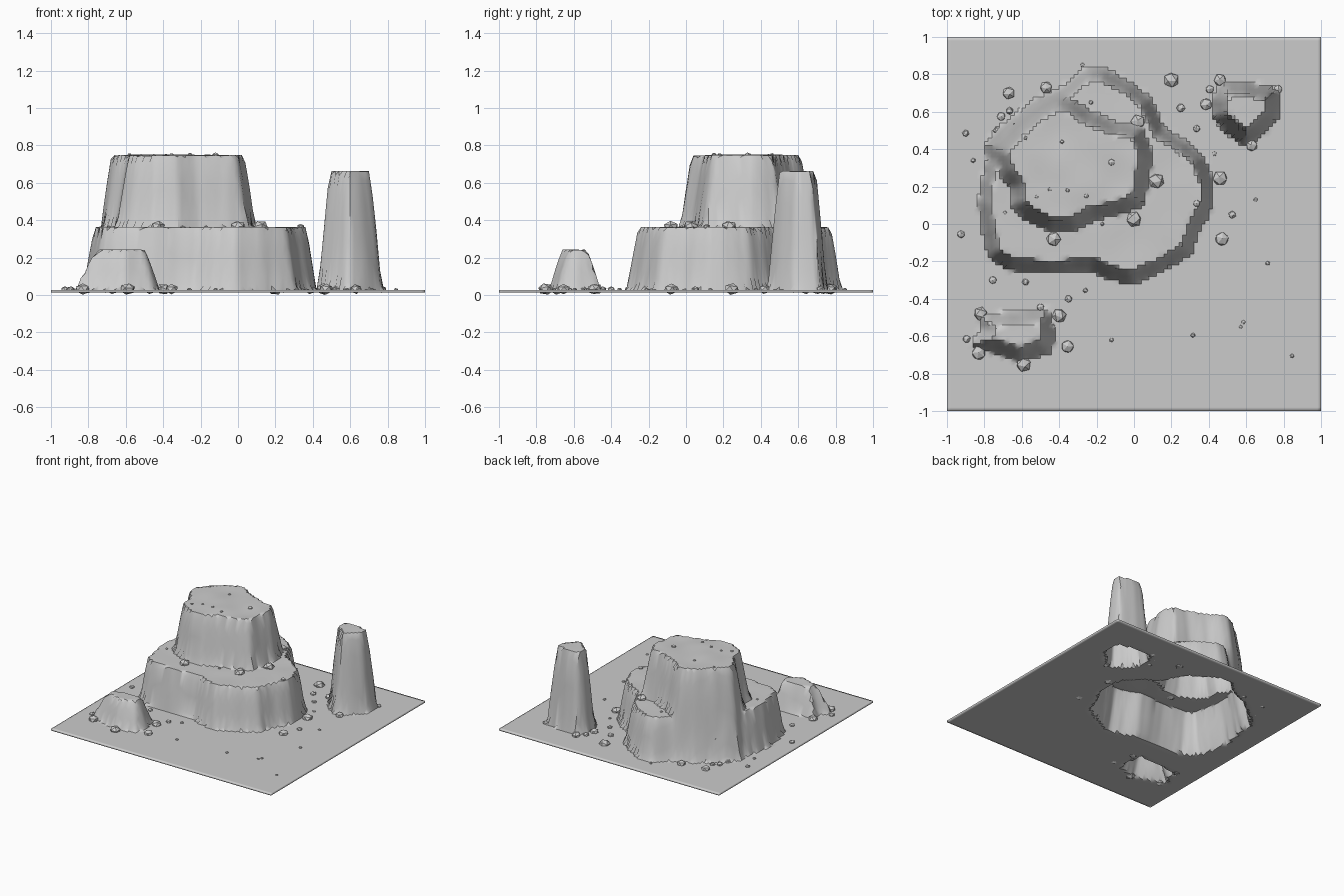
import bpy, bmesh, math, random
from mathutils import Vector, Matrix, noise

if "Cube" in bpy.data.objects:
    bpy.data.objects.remove(bpy.data.objects["Cube"])

random.seed(4)
GROUND, SHEET, CELLS = 0.028, 0.014, 100

# Foot outlines of the rock formations, seen from above
lower = [(-.26,.83), (-.16,.825), (-.02,.75), (.085,.67), (.155,.51), (.27,.44), (.37,.35),
         (.42,.21), (.42,.11), (.35,-.02), (.30,-.16), (.14,-.25), (-.01,-.315), (-.13,-.29),
         (-.235,-.24), (-.45,-.26), (-.66,-.24), (-.77,-.18), (-.80,-.05), (-.825,.11),
         (-.81,.24), (-.78,.34), (-.79,.43), (-.72,.51), (-.64,.57), (-.53,.66), (-.385,.72)]
upper = [(-.33,.66), (-.235,.60), (-.10,.54), (.04,.52), (.075,.43), (.095,.35), (.07,.24),
         (.05,.11), (-.05,.065), (-.21,.03), (-.315,-.03), (-.45,-.03), (-.58,.03), (-.645,.10),
         (-.65,.19), (-.715,.28), (-.74,.40), (-.64,.52), (-.53,.615), (-.41,.68)]
pillar = [(.47,.75), (.59,.755), (.765,.72), (.765,.57), (.685,.48), (.59,.43), (.50,.49),
          (.43,.57), (.43,.67)]
mound = [(-.83,-.49), (-.66,-.47), (-.46,-.455), (-.42,-.59), (-.45,-.68), (-.61,-.735),
         (-.74,-.69), (-.87,-.65), (-.81,-.56)]

# outline, rise, width of the sloping wall
tiers = [(lower, .335, .055), (upper, .385, .062), (pillar, .635, .062), (mound, .215, .07)]


def inside_distance(x, y, pts):
    """Distance to the outline, positive inside."""
    best, inside = 9.0, False
    for (ax, ay), (bx, by) in zip(pts, pts[1:] + pts[:1]):
        dx, dy = bx - ax, by - ay
        t = max(0, min(1, ((x - ax) * dx + (y - ay) * dy) / (dx * dx + dy * dy)))
        best = min(best, math.hypot(x - ax - t * dx, y - ay - t * dy))
        if (ay > y) != (by > y) and x < ax + (y - ay) * dx / dy:
            inside = not inside
    return best if inside else -best


def height(x, y):
    z = GROUND
    wobble = .006 * noise.noise(Vector((x * 14, y * 14, 0)))
    for pts, rise, width in tiers:
        d = inside_distance(x, y, pts)
        if d > -.02:
            t = max(0, min(1, (d + wobble) / width))
            z += rise * (.85 * t + .15 * t * (2 - t))
            if d > width:
                z += .005 * noise.noise(Vector((x * 5, y * 5, 3)))
    return z


def add_object(name, bm):
    mesh = bpy.data.meshes.new(name)
    bm.to_mesh(mesh)
    bm.free()
    ob = bpy.data.objects.new(name, mesh)
    bpy.context.collection.objects.link(ob)
    return ob


# Terrain sheet: a raised grid with a thin shell, hollow underneath
bm = bmesh.new()
bmesh.ops.create_grid(bm, x_segments=CELLS, y_segments=CELLS, size=1)
for v in bm.verts:
    v.co.z = height(v.co.x, v.co.y)
terrain = add_object("terrain", bm)
shell = terrain.modifiers.new("shell", 'SOLIDIFY')
shell.thickness, shell.offset = SHEET, -1
bpy.context.view_layer.objects.active = terrain
terrain.select_set(True)
bpy.ops.object.shade_smooth_by_angle(angle=math.radians(35))

# Loose rocks, grouped by radius
big = [(-.67,.70), (-.47,.73), (.2,.77), (.46,.77), (.385,.64), (.12,.23), (-.43,-.08),
       (-.4,-.49), (-.59,-.75), (-.83,-.69), (-.82,-.48), (.46,.245), (0,.025), (.02,.545),
       (.47,-.08), (-.355,-.655), (.63,.42)]
medium = [(-.925,-.055), (.25,.62), (.335,.51), (-.35,-.4), (-.755,-.3), (-.58,-.31),
          (-.895,-.615), (.335,.11), (-.73,.5), (-.63,.52), (-.665,.605), (-.44,-.55),
          (.405,.72), (.525,.05), (-.71,.575), (-.9,.485), (-.5,-.445), (.77,.72), (-.12,.33)]
small = [(-.275,.85), (-.23,.65), (-.58,.46), (-.385,.44), (-.45,.185), (-.355,.18),
         (-.255,.15), (-.52,.145), (-.69,.06), (-.17,0), (-.26,-.355), (.715,-.21),
         (.585,-.525), (.315,-.595), (.845,-.705), (-.12,-.62), (.65,.13), (.43,.375),
         (-.86,.34), (.57,-.55)]


def scatter(name, spots, radius):
    bm = bmesh.new()
    for x, y in spots:
        r = radius * random.uniform(.88, 1.15)
        # sink rocks that touch a wall down to the lowest ground beside them
        z = min(height(x + i * r * .6, y + j * r * .6) for i in (-1, 0, 1) for j in (-1, 0, 1))
        turn = Matrix.Rotation(random.uniform(0, 6.28), 4, 'Z') @ Matrix.Rotation(random.uniform(0, .6), 4, 'X')
        place = Matrix.Translation((x, y, z + r * .1)) @ Matrix.Diagonal((1, 1, .75, 1)) @ turn
        bmesh.ops.create_icosphere(bm, subdivisions=1, radius=r, matrix=place)
    for v in bm.verts:
        v.co.z = max(v.co.z, 0)
    return add_object(name, bm)


scatter("boulders", big, .038)
scatter("stones", medium, .022)
scatter("pebbles", small, .012)
